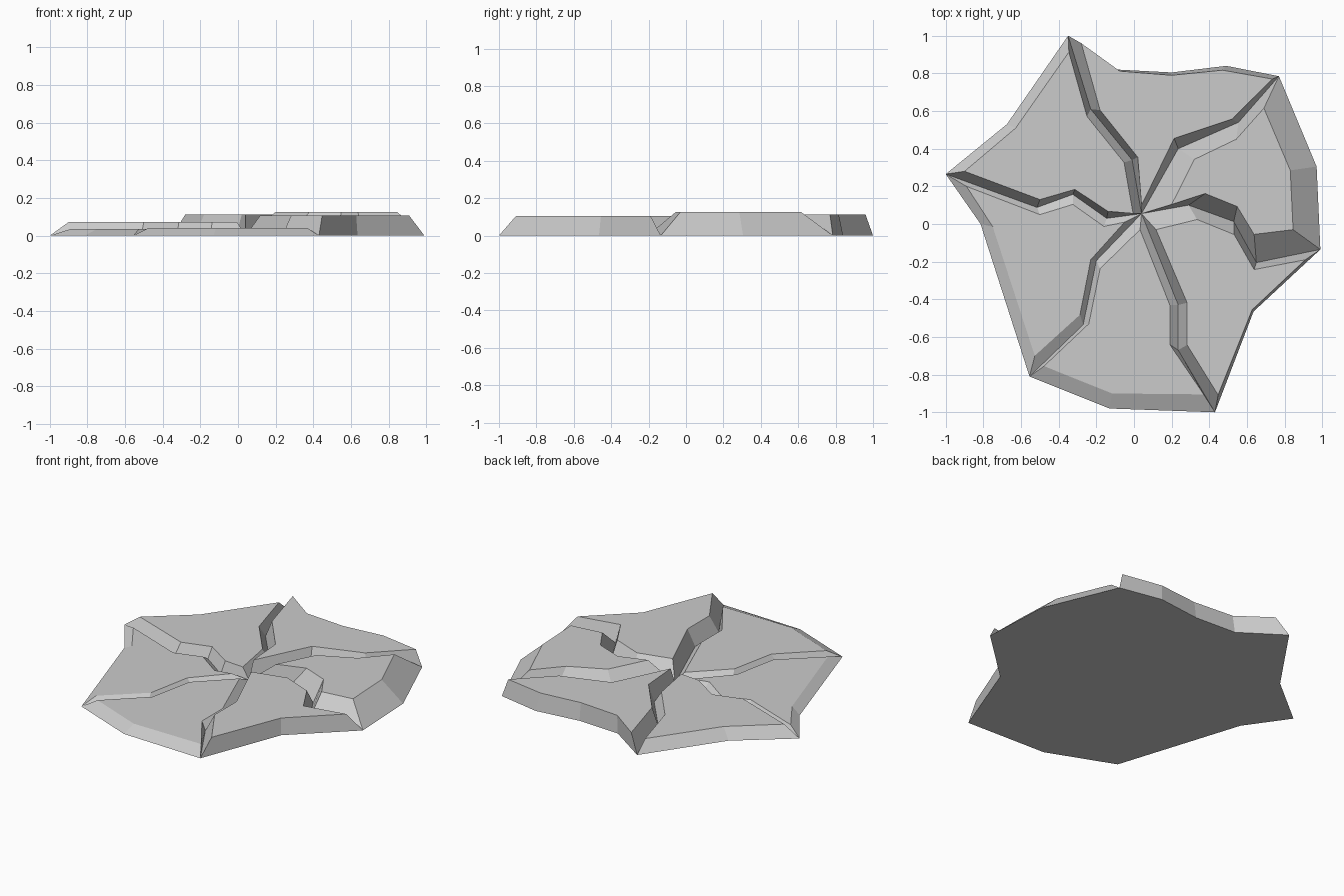
import bpy, bmesh

# Crack floor lines at z = 0, each from the shared centre out to a rim corner
hub = (.04, .055)
crack = {
    'a': [(-.01, .34), (-.23, .61), (-.35, 1.0)],
    'b': [(.235, .40), (.555, .54), (.77, .785)],
    'c': [(.29, .10), (.53, .013), (.65, -.205), (.99, -.135)],
    'd': [(.235, -.43), (.235, -.67), (.43, -1.0)],
    'e': [(-.20, -.195), (-.27, -.535), (-.555, -.81)],
    'f': [(-.145, .03), (-.325, .157), (-.515, .088), (-1.0, .265)],
}


def slab(name, first, last, height, rim, top):
    """Broken slab: floor outline between two cracks, sloped sides, flat top."""
    floor = [hub] + crack[first] + rim + crack[last][::-1]
    n = len(floor)
    assert n == len(top), name
    bm = bmesh.new()
    lo = [bm.verts.new((x, y, 0)) for x, y in floor]
    hi = [bm.verts.new((x, y, height)) for x, y in top]
    bm.faces.new(lo)
    bm.faces.new(hi)
    for i in range(n):
        j = (i + 1) % n
        bm.faces.new((lo[i], lo[j], hi[j], hi[i]))
    bmesh.ops.recalc_face_normals(bm, faces=bm.faces)
    me = bpy.data.meshes.new(name)
    bm.to_mesh(me)
    bm.free()
    bpy.context.collection.objects.link(bpy.data.objects.new(name, me))


# Six slabs, clockwise; top outline follows the floor outline point for point
slab('back_slab', 'a', 'b', .112,
     [(-.085, .82), (.20, .805), (.49, .84)],
     [(.04, .10), (.02, .355), (-.18, .605), (-.28, .96), (-.075, .812),
      (.20, .79), (.47, .817), (.735, .77), (.52, .557), (.213, .455)])
slab('right_slab', 'b', 'c', .126,
     [(.97, .305)],
     [(.20, .104), (.32, .343), (.543, .45), (.69, .615), (.83, .285),
      (.845, -.03), (.638, -.055), (.548, .093), (.378, .162)])
slab('front_right_slab', 'c', 'd', .106,
     [(.635, -.465)],
     [(.117, -.03), (.335, .024), (.532, -.056), (.638, -.242), (.91, -.19),
      (.628, -.455), (.447, -.908), (.282, -.642), (.282, -.418)])
slab('front_slab', 'd', 'e', .04,
     [(-.13, -.98)],
     [(.032, -.03), (.19, -.43), (.19, -.64), (.37, -.905), (-.117, -.90),
      (-.478, -.755), (-.24, -.53), (-.18, -.237)])
slab('left_slab', 'e', 'f', .035,
     [(-.815, 0)],
     [(-.05, .01), (-.23, -.19), (-.287, -.482), (-.527, -.70), (-.75, -.015),
      (-.89, .20), (-.50, .05), (-.325, .104), (-.16, -.013)])
slab('back_left_slab', 'f', 'a', .072,
     [(-.675, .53)],
     [(-.005, .056), (-.138, .067), (-.314, .184), (-.50, .13), (-.90, .28),
      (-.628, .51), (-.346, .913), (-.25, .572), (-.053, .327)])
